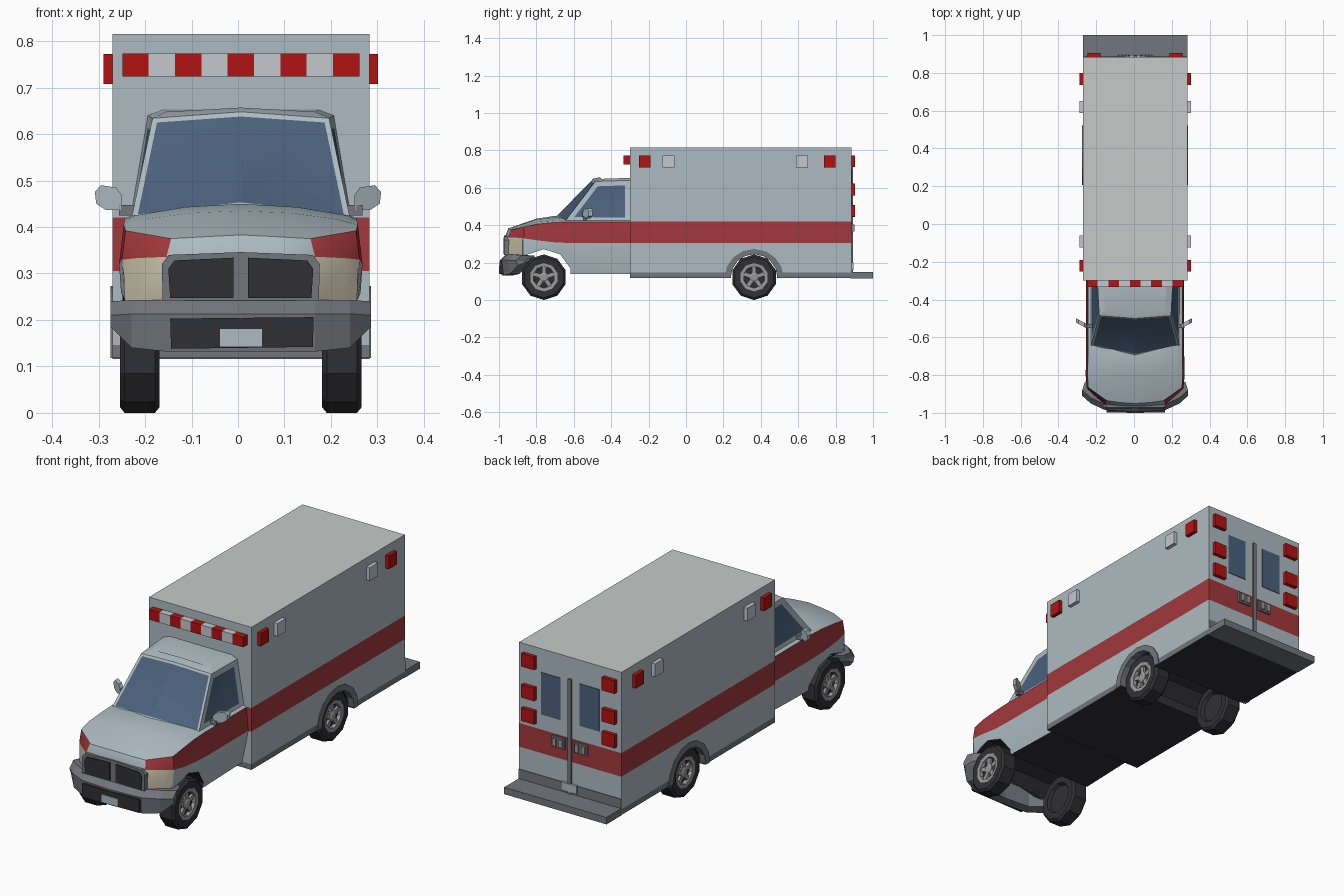
import bpy, bmesh
from math import sin, cos, pi, radians
from mathutils import Matrix

if "Cube" in bpy.data.objects:
    bpy.data.objects.remove(bpy.data.objects["Cube"])

CX = 0.006  # body centre line


def mat(name, r, g, b):
    m = bpy.data.materials.new(name)
    m.diffuse_color = (r, g, b, 1)
    m.use_nodes = True
    m.node_tree.nodes["Principled BSDF"].inputs["Base Color"].default_value = m.diffuse_color
    return m


BODY = mat("body_paint", .42, .50, .54)
ROOF = mat("roof_paint", .56, .60, .59)
STRIPE = mat("stripe_red", .36, .04, .045)
RED = mat("lamp_red", .45, .006, .006)
CLEAR = mat("lamp_clear", .55, .58, .62)
GLASS = mat("glass", .07, .12, .20)
DARK = mat("dark", .03, .03, .035)
TRIM = mat("trim", .17, .18, .20)
LAMP = mat("headlight", .55, .50, .38)
RIM = mat("rim", .32, .32, .32)


def finish(bm, name, mats, smooth=None):
    bmesh.ops.recalc_face_normals(bm, faces=bm.faces[:])
    me = bpy.data.meshes.new(name)
    bm.to_mesh(me)
    bm.free()
    for m in mats:
        me.materials.append(m)
    ob = bpy.data.objects.new(name, me)
    bpy.context.collection.objects.link(ob)
    ob.location.x = CX
    if smooth:
        bpy.ops.object.select_all(action='DESELECT')
        ob.select_set(True)
        bpy.context.view_layer.objects.active = ob
        bpy.ops.object.shade_smooth_by_angle(angle=radians(smooth))
    return ob


def sym(half):
    return half + [(-x, y, z) for x, y, z in reversed(half) if x > 0]


def loft(rings, bm=None, closed=False):
    """Bridge rings; returns bmesh, face grid and the two caps."""
    bm = bm or bmesh.new()
    vs = [[bm.verts.new(p) for p in r] for r in rings]
    n = len(vs[0])
    pairs = list(zip(vs, vs[1:] + vs[:1] if closed else vs[1:]))
    grid = [[bm.faces.new((a[j], a[(j + 1) % n], b[(j + 1) % n], b[j]))
             for j in range(n)] for a, b in pairs]
    caps = [] if closed else [bm.faces.new(vs[0]), bm.faces.new(vs[-1])]
    return bm, grid, caps


def prism(name, pts, axis, a, b, m, sides=(1,)):
    """Extrude a 2D outline along x or y, optionally on both sides."""
    bm = bmesh.new()
    for s in sides:
        loft([[(s * t, u, v) if axis == 'x' else (s * u, t, v) for u, v in pts] for t in (a, b)], bm)
    return finish(bm, name, [m])


def boxes(name, items, m, mirror=False):
    bm = bmesh.new()
    for x0, x1, y0, y1, z0, z1 in items:
        for s in ((1, -1) if mirror else (1,)):
            loft([[(s * x0, y0, z), (s * x1, y0, z), (s * x1, y1, z), (s * x0, y1, z)] for z in (z0, z1)], bm)
    return finish(bm, name, [m])


def circle(r, cy, cz, n=10):
    return [(cy + r * sin(2 * pi * k / n), cz + r * cos(2 * pi * k / n)) for k in range(n)]


def cut(ob, cutter):
    md = ob.modifiers.new("wheel_cut", 'BOOLEAN')
    md.operation, md.solver, md.object = 'DIFFERENCE', 'EXACT', cutter
    md.material_mode = 'TRANSFER'
    bpy.context.view_layer.objects.active = ob
    bpy.ops.object.modifier_apply(modifier=md.name)
    bpy.data.objects.remove(cutter)


FY, RY, WZ, HW = -.76, .364, .122, .2765

# rear box with skirt, stripe and roof
bm, grid, caps = loft([[(-HW, -.3, z), (HW, -.3, z), (HW, .885, z), (-HW, .885, z)]
                       for z in (.118, .146, .305, .42, .815)])
for f in grid[0]:
    f.material_index = 2
for f in grid[2]:
    f.material_index = 1
caps[0].material_index, caps[1].material_index = 4, 3
rear_box = finish(bm, "rear_box", [BODY, STRIPE, TRIM, ROOF, DARK])
cut(rear_box, prism("rear_cutter", circle(.13, RY, WZ), 'x', -.4, .4, DARK))

# rear wheel arch lips
arc = [pi * k / 8 for k in range(9)]
lip = [(RY + .158 * cos(a), .118 + .155 * sin(a)) for a in arc]
lip += [(RY + .125 * cos(a), .118 + .127 * sin(a)) for a in reversed(arc)]
prism("rear_arch_lip", lip, 'x', HW - .03, HW + .004, TRIM, (1, -1))

# rear step
boxes("rear_step", [(-HW, HW, .88, 1.0, .116, .15)], TRIM)

# cab lower body and hood: rings run rear to nose
def station(y, *xz):
    return sym([(x, y, z) for x, z in xz])


rings = [
    station(-.30, (.225, .14), (.26, .305), (.25, .418), (.235, .425), (.12, .43), (0, .435)),
    station(-.62, (.235, .14), (.26, .305), (.25, .418), (.235, .425), (.12, .435), (0, .44)),
    station(-.70, (.245, .145), (.26, .308), (.25, .415), (.228, .425), (.12, .443), (0, .45)),
    station(-.80, (.25, .15), (.262, .32), (.252, .405), (.205, .417), (.11, .43), (0, .435)),
    sym([(.24, -.865, .15), (.256, -.868, .33), (.248, -.865, .392), (.15, -.935, .375),
         (.08, -.945, .379), (0, -.95, .383)]),
    sym([(.237, -.868, .15), (.253, -.873, .33), (.225, -.90, .333), (.16, -.955, .336),
         (.08, -.962, .342), (0, -.965, .345)]),
    sym([(.235, -.87, .15), (.25, -.875, .24), (.222, -.90, .24), (.165, -.952, .24),
         (.08, -.958, .24), (0, -.96, .24)])]
bm, grid, caps = loft(rings)
last = len(grid) - 1
for i, row in enumerate(grid):
    for j, f in enumerate(row):
        col = min(j, 9 - j)
        if i == last:
            f.material_index = 2 if col in (1, 2) else 3 if col > 2 else 0
        elif col == 1 or (col == 2 and i == last - 1):
            f.material_index = 1
        elif col < 0:
            f.material_index = 3
cab = finish(bm, "cab_body", [BODY, STRIPE, LAMP, DARK], smooth=28)
cut(cab, prism("front_cutter", circle(.15, FY, WZ), 'x', -.4, .4, DARK))

# cab upper with inset windscreen and side windows
bm, grid, caps = loft([
    sym([(0, -.697, .447), (.235, -.648, .42), (.238, -.3, .415)]),
    sym([(0, -.50, .648), (.19, -.485, .634), (.2, -.3, .64)]),
    sym([(0, -.46, .657), (.16, -.45, .648), (.165, -.3, .653)])])
screen, windows = [grid[0][0], grid[0][4]], [grid[0][1], grid[0][3]]
bmesh.ops.recalc_face_normals(bm, faces=bm.faces[:])
bmesh.ops.inset_region(bm, faces=screen, thickness=.011, depth=-.003, use_even_offset=True)
bmesh.ops.inset_individual(bm, faces=windows, thickness=.026, depth=-.004, use_even_offset=True)
for f in screen + windows:
    f.material_index = 1
finish(bm, "cab_upper", [BODY, GLASS], smooth=20)

# grille frame and its two dark panels
prism("grille_frame", [(-.168, .242), (.168, .242), (.17, .32), (.155, .34), (0, .346), (-.155, .34), (-.17, .32)],
      'y', -.972, -.94, TRIM)
prism("grille_panel", [(.016, .247), (.152, .247), (.156, .31), (.143, .328), (.016, .334)],
      'y', -.976, -.96, DARK, (1, -1))

# front bumper swept across the width
def bumper_ring(x, y, top, bot):
    return [(x, y + .02, top), (x, y - .01, top - .03), (x, y, bot),
            (x * .86, y + .05, bot), (x * .86, y + .05, top)]


half = [(.268, -.86, .237, .2), (.28, -.90, .24, .185), (.235, -.94, .243, .14),
        (.16, -.975, .243, .132), (0, -.985, .243, .132)]
bm, _, _ = loft([bumper_ring(*p) for p in half] + [bumper_ring(-p[0], *p[1:]) for p in half[-2::-1]])
finish(bm, "front_bumper", [TRIM])
prism("bumper_insert", [(-.15, .138), (.155, .142), (.157, .206), (-.152, .203)], 'y', -.997, -.96, DARK)
boxes("front_plate", [(-.045, .046, -1.0, -.98, .143, .181)], BODY)

# side mirrors
mirror_pts = [(.252, .437), (.25, .468), (.262, .485), (.295, .49), (.308, .475), (.305, .45), (.285, .437)]
mirrors = prism("side_mirror", mirror_pts, 'y', -.553, -.53, BODY, (1, -1))
for v in mirrors.data.vertices:
    v.co.y += (abs(v.co.x) - .25) * .55
mirrors.location.x = 0
boxes("mirror_arm", [(.225, .262, -.55, -.53, .425, .447)], TRIM, True)

# roof light bar, alternating segments
w = .51 / 9
seg = [(-.255 + k * w, -.255 + (k + 1) * w, -.333, -.298, .724, .773) for k in range(9)]
boxes("light_bar_red", seg[::2], RED)
boxes("light_bar_clear", seg[1::2], CLEAR)

# side and rear warning lamps
boxes("side_lamp_red", [(HW - .005, .295, y, y + .062, .708, .772) for y in (-.252, .737)], RED, True)
boxes("side_lamp_clear", [(HW - .005, .295, y, y + .064, .708, .772) for y in (-.125, .587)], CLEAR, True)
boxes("rear_lamp", [(.183, .252, .88, .904, z, z + .064) for z in (.71, .558, .444)], RED, True)

# rear doors: windows, centre strip, handles, kick plate and plate
boxes("rear_window", [(.052, .157, .88, .888, .495, .70)], GLASS, True)
boxes("door_strip", [(-.009, .009, .88, .893, .15, .71)], TRIM)
boxes("door_handle_base", [(.026, .096, .88, .893, .358, .412)], TRIM, True)
boxes("door_handle", [(x, x + .02, .89, .901, .366, .404) for x in (.034, .068)], RIM, True)
boxes("kick_plate", [(-HW, HW, .88, .888, .15, .196)], TRIM)
boxes("rear_plate", [(-.042, .042, .88, .896, .16, .2)], BODY)

# wheels: ten-sided tyre, rim ring, five spokes and hub
def wheel_ring(x, r):
    return [(x, u, v) for u, v in circle(r, 0, 0)]


bm, grid, caps = loft([wheel_ring(*p) for p in ((.19, .07), (.175, .078), (.175, .11), (.185, .122),
                                               (.25, .122), (.26, .11), (.258, .076), (.238, .07))])
start = len(bm.faces)
loft([wheel_ring(*p) for p in ((.24, .076), (.259, .076), (.257, .058), (.24, .056))], bm, closed=True)
loft([wheel_ring(.236, .026), wheel_ring(.252, .026), wheel_ring(.257, .016)], bm)
for k in range(5):
    before = set(bm.verts)
    loft([[(x, -.011, .015), (x, .011, .015), (x, .011, .062), (x, -.011, .062)] for x in (.236, .25)], bm)
    bmesh.ops.rotate(bm, verts=[v for v in bm.verts if v not in before],
                     matrix=Matrix.Rotation(2 * pi * k / 5, 3, 'X'))
for k, f in enumerate(bm.faces):
    f.material_index = int(k >= start)
wheel = finish(bm, "front_wheel_right", [DARK, RIM])
wheel.location = (CX, FY, WZ)
for name, y, turn in (("front_wheel_left", FY, pi), ("rear_wheel_right", RY, 0), ("rear_wheel_left", RY, pi)):
    ob = bpy.data.objects.new(name, wheel.data)
    ob.location, ob.rotation_euler.z = (CX, y, WZ), turn
    bpy.context.collection.objects.link(ob)
